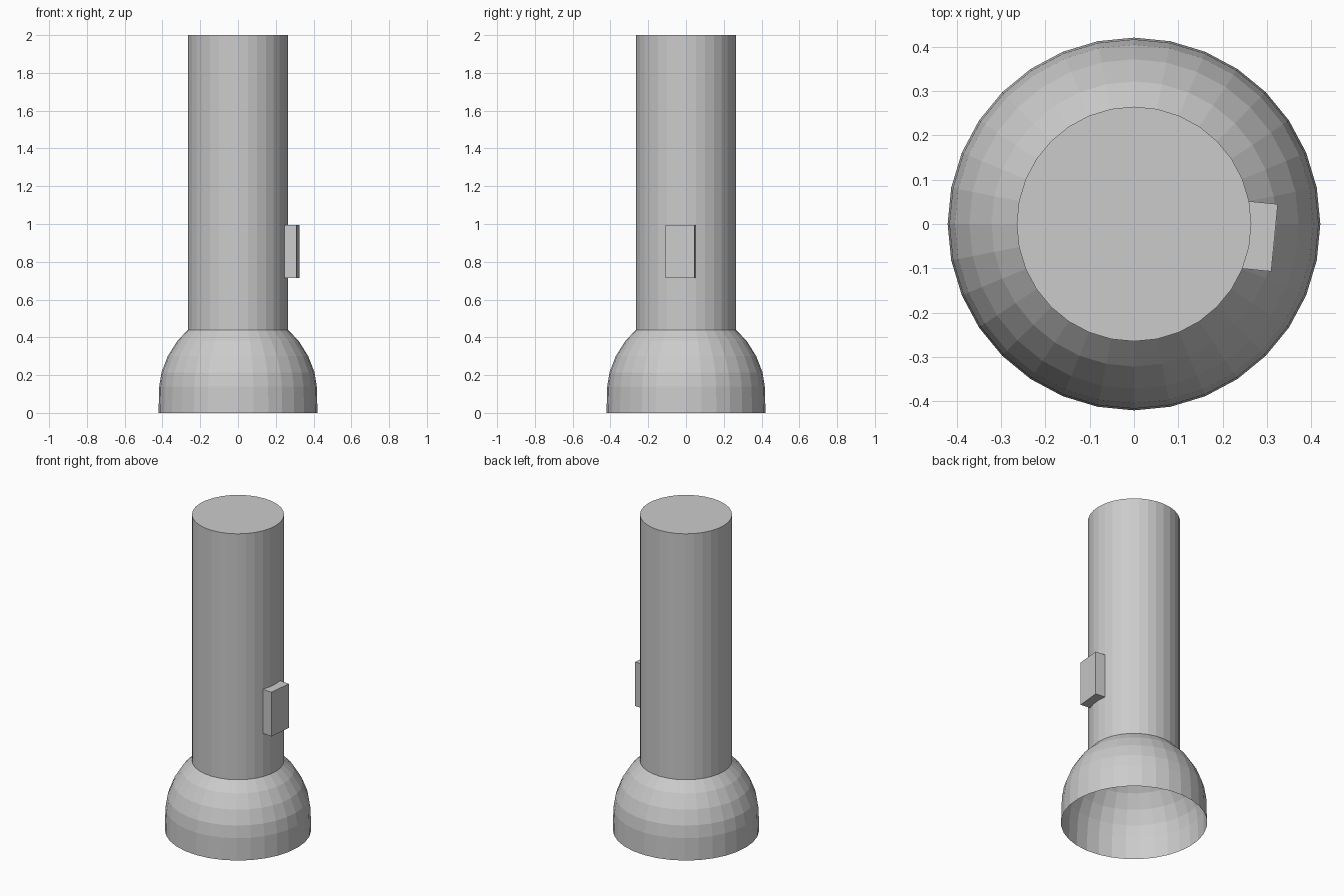
import bpy, bmesh
from math import sin, cos, pi, radians
from mathutils import Matrix

if "Cube" in bpy.data.objects:
    bpy.data.objects.remove(bpy.data.objects["Cube"])

SIDES = 32


def make_object(name, bm):
    mesh = bpy.data.meshes.new(name)
    bm.to_mesh(mesh)
    bm.free()
    obj = bpy.data.objects.new(name, mesh)
    bpy.context.collection.objects.link(obj)
    return obj


def ring(bm, r, z):
    return [bm.verts.new((r * cos(2 * pi * i / SIDES), r * sin(2 * pi * i / SIDES), z))
            for i in range(SIDES)]


# Torch body: open bell-shaped head flowing into a capped tube
profile = [(0.421, 0), (0.417, 0.14), (0.405, 0.215), (0.372, 0.30),
           (0.322, 0.38), (0.265, 0.44), (0.265, 2.0)]
bm = bmesh.new()
rings = [ring(bm, r, z) for r, z in profile]
for low, high in zip(rings, rings[1:]):
    for i in range(SIDES):
        j = (i + 1) % SIDES
        bm.faces.new((low[i], low[j], high[j], high[i]))
bm.faces.new(rings[-1])
make_object("torch_body", bm)

# Switch: small block sunk into the tube, turned slightly around it
bm = bmesh.new()
bmesh.ops.create_cube(bm, size=1, matrix=Matrix.Translation((0.279, 0, 0.855))
                      @ Matrix.Diagonal((0.08, 0.153, 0.28, 1)))
switch = make_object("switch", bm)
switch.rotation_euler.z = radians(-5.6)
